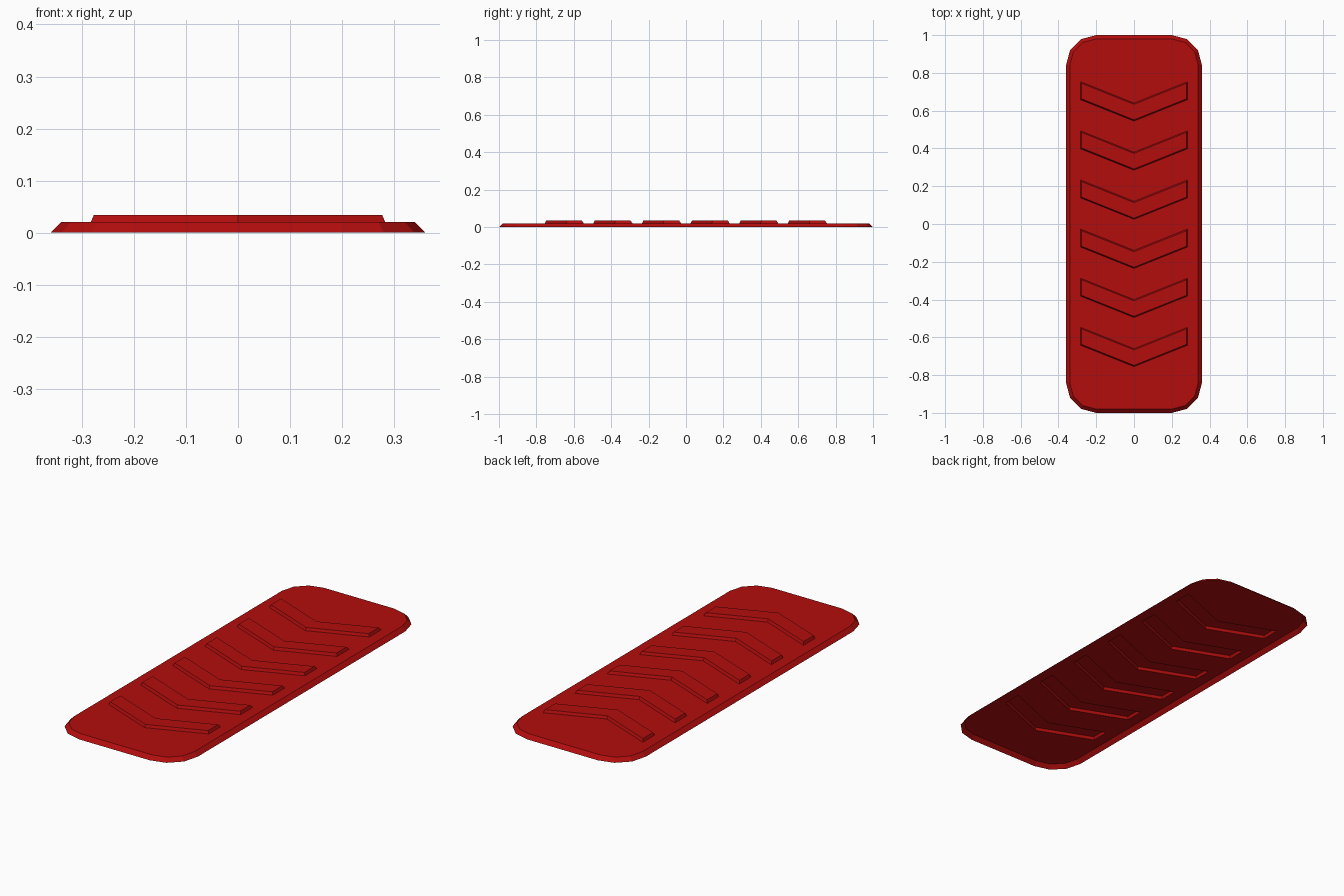
import bpy, bmesh, math
from mathutils import Vector

if "Cube" in bpy.data.objects:
    bpy.data.objects.remove(bpy.data.objects["Cube"])

red = bpy.data.materials.new("deep red")
red.diffuse_color = (0.45, 0.004, 0.004, 1)
red.use_nodes = True
red.node_tree.nodes["Principled BSDF"].inputs["Base Color"].default_value = red.diffuse_color


def outline(inset):
    """Rounded rectangle, counter-clockwise, three segments per corner."""
    r = 0.16 - inset
    pts = []
    for k, (sx, sy) in enumerate([(1, 1), (-1, 1), (-1, -1), (1, -1)]):
        for i in range(4):
            a = math.radians(90 * k + 30 * i)
            pts.append((sx * 0.2 + r * math.cos(a), sy * 0.84 + r * math.sin(a)))
    return pts


def chevron(cy, inset):
    """V shape pointing to the front, counter-clockwise."""
    x = 0.283 - inset
    lo, hi = cy - 0.105 + inset * 1.08, cy - 0.01 - inset * 1.08
    return [(0, lo), (x, lo + 0.4 * x), (x, hi + 0.4 * x),
            (0, hi), (-x, hi + 0.4 * x), (-x, lo + 0.4 * x)]


def ring(bm, pts, z):
    return [bm.verts.new((x, y, z)) for x, y in pts]


def wall(bm, low, high):
    n = len(low)
    for i in range(n):
        j = (i + 1) % n
        bm.faces.new((low[i], low[j], high[j], high[i]))


def loop_edges(bm, vs):
    out = []
    for i in range(len(vs)):
        pair = (vs[i - 1], vs[i])
        out.append(bm.edges.get(pair) or bm.edges.new(pair))
    return out


def finish(bm, name):
    me = bpy.data.meshes.new(name)
    bm.to_mesh(me)
    bm.free()
    me.materials.append(red)
    bpy.context.collection.objects.link(bpy.data.objects.new(name, me))


centres = [0.65 - 0.26 * i for i in range(6)]

# Base plate: open underneath, chamfered rim, top pierced under each chevron
bm = bmesh.new()
low, high = ring(bm, outline(0), 0), ring(bm, outline(0.02), 0.02)
wall(bm, low, high)
edges = loop_edges(bm, high)
for c in centres:
    edges += loop_edges(bm, ring(bm, chevron(c, 0), 0.02))
res = bmesh.ops.triangle_fill(bm, edges=edges, use_beauty=True, normal=Vector((0, 0, 1)))
bm.normal_update()
for f in [g for g in res["geom"] if isinstance(g, bmesh.types.BMFace)]:
    if f.normal.z < 0:
        f.normal_flip()
finish(bm, "base_plate")

# Raised hollow chevron treads
bm = bmesh.new()
for c in centres:
    a, b = ring(bm, chevron(c, 0), 0.02), ring(bm, chevron(c, 0.006), 0.034)
    wall(bm, a, b)
    bm.faces.new((b[0], b[1], b[2], b[3]))
    bm.faces.new((b[0], b[3], b[4], b[5]))
finish(bm, "chevron_treads")
